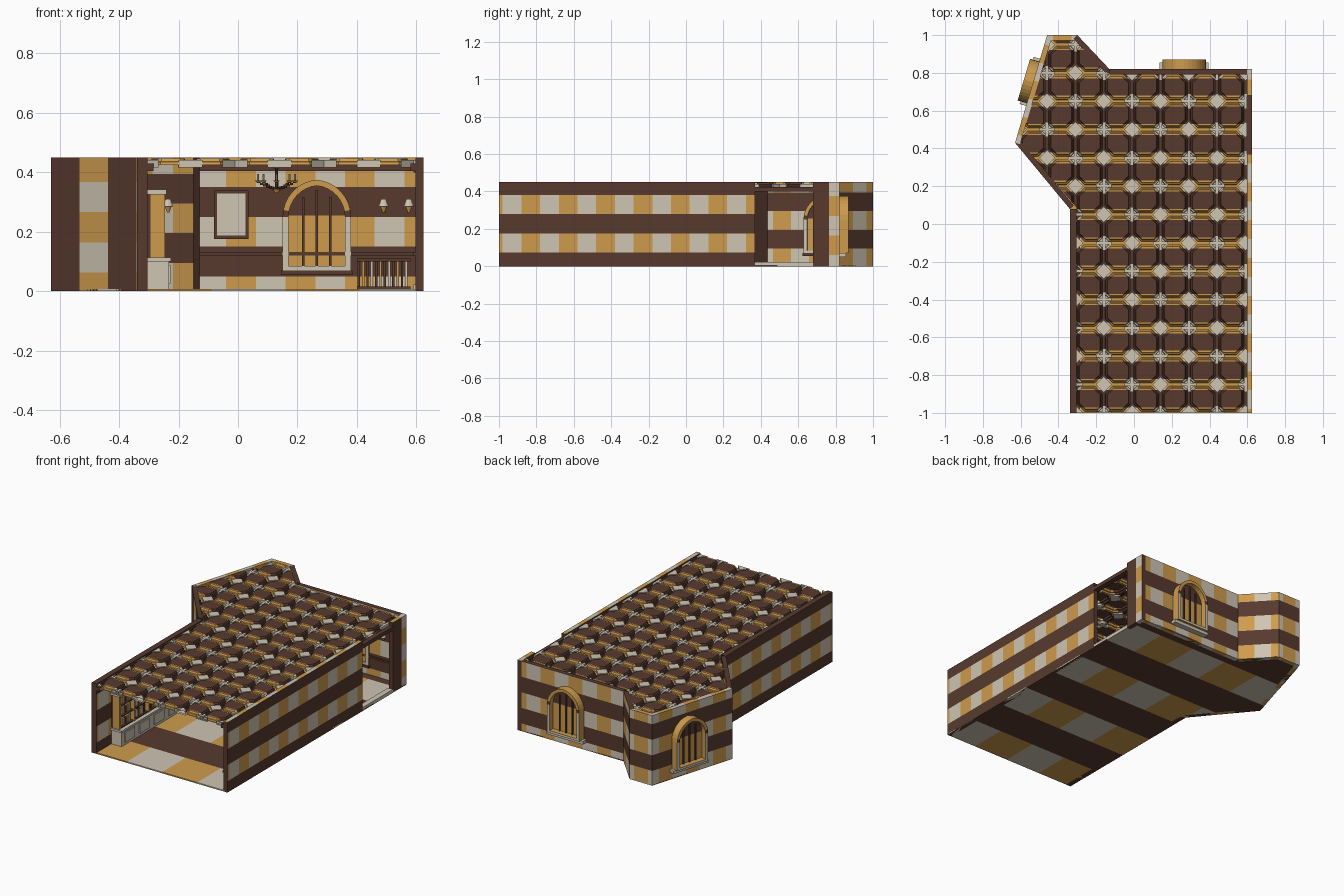
import bpy, bmesh, math
from mathutils import Vector, Matrix

if "Cube" in bpy.data.objects:
    bpy.data.objects.remove(bpy.data.objects["Cube"])


def material(name, rgb):
    m = bpy.data.materials.new(name)
    m.diffuse_color = (*rgb, 1)
    m.use_nodes = True
    m.node_tree.nodes["Principled BSDF"].inputs["Base Color"].default_value = m.diffuse_color
    return m


MATS = [material("dark brown", (0.095, 0.042, 0.027)),
        material("golden orange", (0.62, 0.33, 0.075)),
        material("pale beige", (0.62, 0.56, 0.45))]
BROWN, ORANGE, BEIGE = 0, 1, 2


def finish(name, bm, rule=None, fix=True):
    if fix:
        bmesh.ops.recalc_face_normals(bm, faces=bm.faces)
    if rule:
        for f in bm.faces:
            f.material_index = rule(f.calc_center_median(), f.normal)
    me = bpy.data.meshes.new(name)
    bm.to_mesh(me)
    bm.free()
    for m in MATS:
        me.materials.append(m)
    ob = bpy.data.objects.new(name, me)
    bpy.context.collection.objects.link(ob)
    return ob


def cut(bm, co, no, clear=False):
    bmesh.ops.bisect_plane(bm, geom=bm.verts[:] + bm.edges[:] + bm.faces[:], dist=1e-5,
                           plane_co=co, plane_no=no, clear_outer=clear)


def prism(bm, pts, z0, z1):
    lo = [bm.verts.new((x, y, z0)) for x, y in pts]
    hi = [bm.verts.new((x, y, z1)) for x, y in pts]
    bm.faces.new(lo[::-1])
    bm.faces.new(hi)
    for i in range(len(pts)):
        j = (i + 1) % len(pts)
        bm.faces.new((lo[i], lo[j], hi[j], hi[i]))


def add_box(bm, x0, x1, y0, y1, z0, z1, mat):
    n = len(bm.faces)
    prism(bm, [(x0, y0), (x1, y0), (x1, y1), (x0, y1)], z0, z1)
    bm.faces.ensure_lookup_table()
    for f in bm.faces[n:]:
        f.material_index = mat


def boxes(name, items):
    bm = bmesh.new()
    for it in items:
        add_box(bm, *it)
    return finish(name, bm)


# Plaid walls: a box split into bands and checks, interior on the left of a -> b
H = 0.45


def wall(name, a, b, z0, w, s0=0.0, vertical=False, thick=0.028, top=None, ws=0.1):
    a, b = Vector((*a, 0)), Vector((*b, 0))
    u = (b - a).normalized()
    n = Vector((-u.y, u.x, 0)) * thick
    bm = bmesh.new()
    prism(bm, [p.xy for p in (a, b, b + n, a + n)], 0, H)
    for k in range(-6, 25):
        cut(bm, (0, 0, z0 + k * w), (0, 0, 1))
        cut(bm, a + u * (s0 + k * ws), u)

    def rule(c, no):
        i, j = math.floor((c.z - z0) / w), math.floor(((c - a).dot(u) - s0) / ws)
        if no.z > 0.9 and top is not None:
            return top if top == BROWN else ORANGE + j % 2
        if abs(no.dot(u)) > 0.9:
            return BROWN
        if vertical:
            i, j = j, i
        return BROWN if i % 2 == 0 else ORANGE + j % 2
    return finish(name, bm, rule)


wall("right_wall", (0.625, -1), (0.625, 0.37), -0.03, 0.103, 0.12, top=ORANGE)
wall("right_wall_end", (0.625, 0.68), (0.625, 0.82), 0.06, 0.105, -0.015, True, top=ORANGE)
wall("back_wall", (0.597, 0.82), (-0.13, 0.82), 0.05, 0.1, 0.337, top=BROWN)
wall("bay_right_wall", (-0.13, 0.82), (-0.30, 1.0), 0.095, 0.1, top=BROWN)
wall("bay_back_wall", (-0.30, 1.0), (-0.46, 1.0), 0.095, 0.1, 0.03, top=ORANGE)
wall("bay_window_wall", (-0.46, 1.0), (-0.63, 0.43), 0.095, 0.1, 0.05, top=ORANGE)
wall("bay_front_wall", (-0.63, 0.43), (-0.34, 0.08), -0.04, 0.102, 0, True, top=BROWN, ws=0.151)
wall("left_wall", (-0.34, 0.08), (-0.34, -1), -0.03, 0.103, 0.06, thick=0.035, top=BROWN)

# Floor and coffered ceiling are cut to these convex regions
HALL = [(-0.34, -1), (0.625, -1), (0.625, 0.82), (-0.34, 0.82)]
BAY = [(-0.34, 0.08), (-0.34, 1.0), (-0.46, 1.0), (-0.63, 0.43)]
CORNER = [(-0.34, 0.82), (-0.13, 0.82), (-0.30, 1.0), (-0.34, 1.0)]


def floor_rule(c, no):
    if math.floor((c.y + 0.76) / 0.25) % 2 == 0:
        return BROWN
    return ORANGE + math.floor((c.x + 0.34) / 0.25) % 2


for name, region in (("hall_floor", HALL), ("bay_floor", BAY), ("bay_corner_floor", CORNER)):
    bm = bmesh.new()
    prism(bm, region, 0, 0.008)
    for k in range(-6, 8):
        cut(bm, (0, -0.76 + k * 0.25, 0), (0, 1, 0))
        cut(bm, (-0.34 + k * 0.25, 0, 0), (1, 0, 0))
    finish(name, bm, floor_rule)

P, X0, Y0, ZC = 0.15, -0.31, 0.80, 0.424


def coffer(bm, i, j):
    # Square cell with truncated corners: ribs, moulding and a raised panel
    cx, cy, h = X0 + (i + 0.5) * P, Y0 + (j + 0.5) * P, P / 2
    outline, corners = [], []
    for sx, sy, di, dj in ((1, 1, 1, 1), (-1, 1, 0, 1), (-1, -1, 0, 0), (1, -1, 1, 0)):
        d = 0.045 if (i + di + j + dj) % 2 == 0 else 0.02
        p, q = (sx * h, sy * (h - d)), (sx * (h - d), sy * h)
        outline += [p, q] if sx * sy > 0 else [q, p]
        corners.append((sx * h, sy * h))
    rings = [[bm.verts.new((cx + x * s, cy + y * s, z)) for x, y in outline]
             for s, z in ((1, ZC), (0.9, ZC), (0.87, ZC + 0.01), (0.79, ZC + 0.012), (0.73, ZC + 0.023))]
    for r0, r1 in zip(rings, rings[1:]):
        for k in range(8):
            m = (k + 1) % 8
            bm.faces.new((r0[k], r0[m], r1[m], r1[k]))
    bm.faces.new(rings[-1])
    for k, (x, y) in enumerate(corners):
        v = bm.verts.new((cx + x, cy + y, ZC))
        bm.faces.new((rings[0][2 * k], v, rings[0][2 * k + 1]))


def node_ornament(bm, i, j):
    x, y = X0 + i * P, Y0 + j * P
    if (i + j) % 2 == 0:
        sets = [[(0.042, 0), (0, 0.042), (-0.042, 0), (0, -0.042)]]
    else:
        sets = [[(-a, -b), (a, -b), (a, b), (-a, b)] for a, b in ((0.04, 0.008), (0.008, 0.04))]
    for s in sets:
        prism(bm, [(x + a, y + b) for a, b in s], ZC - 0.008, ZC + 0.017)


def clip(bm, region):
    for k, a in enumerate(region):
        b = region[(k + 1) % len(region)]
        cut(bm, (*a, 0), (b[1] - a[1], a[0] - b[0], 0), True)


def ceiling_rule(c, no):
    dy = abs((c.y - Y0 + P / 2) % P - P / 2)
    dx = abs((c.x - X0 + P / 2) % P - P / 2)
    if dy > 0.029:
        return BROWN
    return BEIGE if dx < 0.03 else ORANGE


HALL_IN = [(-0.306, -1), (0.598, -1), (0.598, 0.80), (-0.306, 0.80)]
BAY_IN = [(-0.306, 0.09), (-0.306, 0.98), (-0.445, 0.98), (-0.605, 0.435)]
CORNER_IN = [(-0.306, 0.80), (-0.14, 0.80), (-0.306, 0.975)]
for name, region in (("hall", HALL_IN), ("bay", [BAY_IN[k] for k in (0, 1, 2, 3)]), ("bay_corner", CORNER_IN)):
    xs, ys = zip(*region)
    span_i = range(math.floor((min(xs) - X0) / P) - 1, math.ceil((max(xs) - X0) / P) + 1)
    span_j = range(math.floor((min(ys) - Y0) / P) - 1, math.ceil((max(ys) - Y0) / P) + 1)
    bm, orn = bmesh.new(), bmesh.new()
    for i in span_i:
        for j in span_j:
            coffer(bm, i, j)
            node_ornament(orn, i, j)
    for j in span_j:
        for s in (-0.029, 0.029):
            cut(bm, (0, Y0 + j * P + s, 0), (0, 1, 0))
    for i in span_i:
        for s in (-0.03, 0.03):
            cut(bm, (X0 + i * P + s, 0, 0), (1, 0, 0))
    clip(bm, region)
    clip(orn, region)
    finish(name + "_ceiling", bm, ceiling_rule, fix=False)
    finish(name + "_ceiling_ornaments", orn, lambda c, n: BEIGE)


# Pointed arch windows with frame, panes, mullions and sill
def arch(hw, base, spring, rise, n=8):
    k = (rise ** 2 - hw ** 2) / (2 * hw)
    end = math.atan2(rise, k)
    half = [(hw, base)] + [((hw + k) * math.cos(end * t / n) - k, spring + (hw + k) * math.sin(end * t / n))
                           for t in range(n + 1)]
    return half + [(-x, z) for x, z in half[-2::-1]]


def window(name, loc, angle):
    place = Matrix.Translation((*loc, 0)) @ Matrix.Rotation(angle, 4, 'Z')
    bm = bmesh.new()
    outer, inner = arch(0.115, 0.07, 0.25, 0.125), arch(0.095, 0.085, 0.25, 0.105)
    y0, y1 = -0.04, 0.05
    rings = [[bm.verts.new((x, y, z)) for x, z in p]
             for p, y in ((outer, y0), (outer, y1), (inner, y1), (inner, y0))]
    n = len(outer)
    for r in range(4):
        a, b = rings[r], rings[(r + 1) % 4]
        for k in range(n):
            bm.faces.new((a[k], a[(k + 1) % n], b[(k + 1) % n], b[k]))
    bmesh.ops.recalc_face_normals(bm, faces=bm.faces)
    finish(name + "_frame", bm, lambda c, no: BEIGE if abs(no.y) > 0.9 and c.z < 0.2
           else (BROWN if abs(no.y) > 0.9 and c.z < 0.28 else ORANGE)).matrix_world = place
    bm = bmesh.new()
    for y in (-0.033, 0.015):
        bm.faces.new([bm.verts.new((x, y, z)) for x, z in inner])
    cut(bm, (0, 0, 0.255), (0, 0, 1))
    finish(name + "_panes", bm, lambda c, no: BROWN if c.z > 0.255 else ORANGE).matrix_world = place
    parts = [(x - 0.004, x + 0.004, y, y + 0.008, 0.08, 0.34 - abs(x) * 0.5, BROWN)
             for x in (-0.045, 0, 0.045) for y in (-0.04, 0.015)]
    parts += [(-0.13, 0.13, 0, 0.035, 0.05, 0.07, BEIGE), (-0.12, 0.12, -0.045, 0, 0.055, 0.07, BROWN)]
    boxes(name + "_mullions_and_sill", parts).matrix_world = place


window("back_window", (0.265, 0.82), 0)
window("bay_window", (-0.535, 0.75), math.atan2(0.958, 0.286))

# Cornices, chair rails and doorway threshold
boxes("cornice", [(-0.305, -0.285, -1, 0.08, 0.405, 0.43, BROWN), (0.58, 0.597, -1, 0.37, 0.405, 0.43, BROWN),
                  (-0.13, 0.597, 0.775, 0.792, 0.405, 0.43, BROWN)])
boxes("chair_rail", [(-0.13, 0.597, 0.784, 0.792, 0.12, 0.132, BROWN), (0.589, 0.597, -1, 0.37, 0.12, 0.132, BROWN)])
boxes("doorway_trim", [(0.59, 0.625, 0.37, 0.68, 0.008, 0.022, BEIGE), (0.59, 0.625, 0.37, 0.68, 0.40, 0.424, BROWN)])

# Picture on the back wall
boxes("picture", [(-0.08, 0.035, 0.778, 0.792, 0.175, 0.338, BROWN), (-0.07, 0.025, 0.774, 0.778, 0.187, 0.328, BEIGE)])

# Bookcase along the left wall: cupboards below, shelves and books above
case = [(-0.304, -0.232, -0.85, -0.1, 0.008, 0.1, BEIGE), (-0.304, -0.226, -0.86, -0.09, 0.1, 0.113, BEIGE),
        (-0.304, -0.295, -0.85, -0.1, 0.113, 0.335, BROWN), (-0.304, -0.24, -0.86, -0.09, 0.325, 0.342, BEIGE)]
for k in range(6):
    y = -0.85 + k * 0.148
    case.append((-0.295, -0.246, y, y + 0.012, 0.113, 0.325, ORANGE))
    if k < 5:
        case.append((-0.232, -0.227, y + 0.03, y + 0.13, 0.025, 0.088, BEIGE))
        for z in (0.113, 0.183, 0.253):
            case.append((-0.295, -0.25, y + 0.01, y + 0.148, z, z + 0.006, BROWN))
            for b in range(6):
                case.append((-0.295, -0.262, y + 0.018 + b * 0.02, y + 0.034 + b * 0.02,
                             z + 0.006, z + 0.045 + 0.006 * (b % 3), (b + k) % 3))
boxes("bookcase", case)

# Railing
rail = [(0.40, 0.58, 0.19, 0.215, 0.1, 0.11, BROWN), (0.40, 0.58, 0.19, 0.215, 0.008, 0.016, BROWN)]
rail += [(0.403 + k * 0.0145, 0.411 + k * 0.0145, 0.198, 0.207, 0.016, 0.1, (0, 1, 0, 2)[k % 4]) for k in range(12)]
boxes("railing", rail)


# Chandelier and wall lamps
def cone(bm, x, y, z, r0, r1, h, mat, n=10):
    g = bmesh.ops.create_cone(bm, cap_ends=True, segments=n, radius1=r0, radius2=r1, depth=h,
                              matrix=Matrix.Translation((x, y, z + h / 2)))
    for f in {f for v in g['verts'] for f in v.link_faces}:
        f.material_index = mat


bm = bmesh.new()
cx, cy = 0.13, -0.1
cone(bm, cx, cy, 0.335, 0.005, 0.005, 0.09, BROWN)
cone(bm, cx, cy, 0.33, 0.006, 0.018, 0.02, ORANGE)
cone(bm, cx, cy, 0.412, 0.008, 0.025, 0.012, ORANGE)
for k in range(8):
    a = k * math.pi / 4
    for t in range(1, 7):
        r = 0.01 * t
        cone(bm, cx + r * math.cos(a), cy + r * math.sin(a), 0.342 + 0.0006 * t * t, 0.006, 0.006, 0.007, BROWN, 5)
    x, y = cx + 0.062 * math.cos(a), cy + 0.062 * math.sin(a)
    cone(bm, x, y, 0.366, 0.006, 0.011, 0.006, ORANGE)
    cone(bm, x, y, 0.372, 0.004, 0.004, 0.022, BEIGE, 6)
finish("chandelier", bm)
bm = bmesh.new()
for x, y in ((0.49, 0.775), (0.575, 0.25), (0.575, -0.4), (-0.235, 0.0)):
    cone(bm, x, y, 0.265, 0.004, 0.012, 0.02, ORANGE)
    cone(bm, x, y, 0.285, 0.018, 0.009, 0.025, BEIGE)
finish("wall_lamps", bm)
